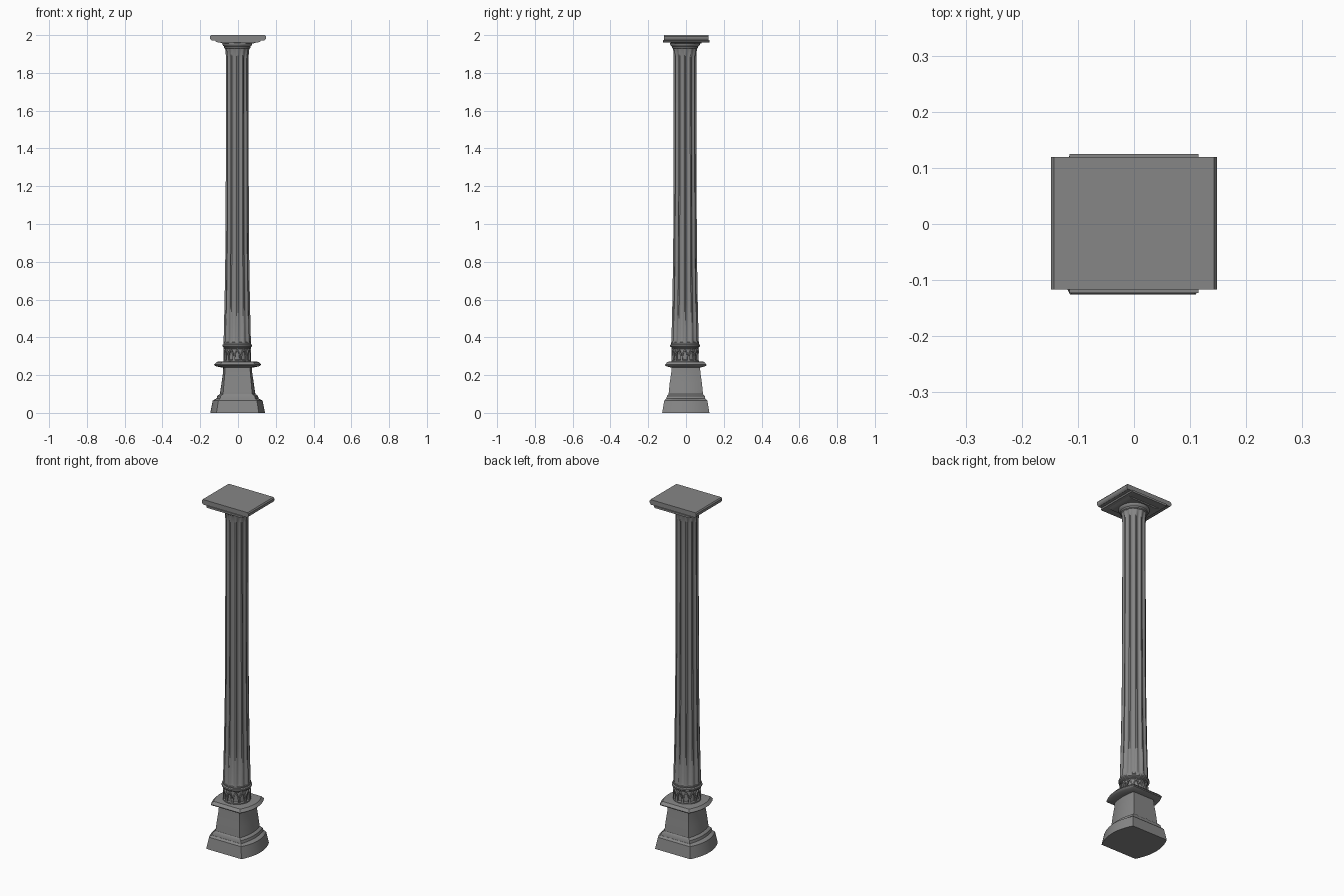
import bpy, bmesh, math
from math import sin, cos, pi

cube = bpy.data.objects.get("Cube")
if cube:
    bpy.data.objects.remove(cube, do_unlink=True)

iron = bpy.data.materials.new("grey iron")
iron.use_nodes = True
grey = (0.24, 0.24, 0.24, 1)
iron.diffuse_color = grey
iron.node_tree.nodes["Principled BSDF"].inputs["Base Color"].default_value = grey

AXIS = (-0.004, -0.005)      # centre line of the round parts


def finish(name, bm, smooth=True):
    bmesh.ops.recalc_face_normals(bm, faces=bm.faces[:])
    mesh = bpy.data.meshes.new(name)
    bm.to_mesh(mesh)
    bm.free()
    obj = bpy.data.objects.new(name, mesh)
    bpy.context.collection.objects.link(obj)
    mesh.materials.append(iron)
    if smooth:
        bpy.ops.object.select_all(action='DESELECT')
        obj.select_set(True)
        bpy.context.view_layer.objects.active = obj
        bpy.ops.object.shade_smooth_by_angle(angle=math.radians(32))
    return obj


def loft(name, rings):
    """Skin a stack of equal rings of points and cap both ends."""
    bm = bmesh.new()
    loops = [[bm.verts.new(p) for p in ring] for ring in rings]
    n = len(loops[0])
    for a, b in zip(loops, loops[1:]):
        for i in range(n):
            j = (i + 1) % n
            bm.faces.new((a[i], a[j], b[j], b[i]))
    bm.faces.new(loops[0][::-1])
    bm.faces.new(loops[-1])
    return finish(name, bm)


def bowed(half_y, corner_x, bow_x, z, steps=10):
    """Flat front and back, sides bowed outwards."""
    side = []
    for i in range(steps + 1):
        t = 2 * i / steps - 1
        side.append((corner_x + (bow_x - corner_x) * (1 - t * t), t * half_y))
    outline = side + [(-x, -y) for x, y in side]
    return [(x - 0.002, y - 0.001, z) for x, y in outline]


def round_ring(r, z, n=32):
    return [(AXIS[0] + r * cos(2 * pi * i / n), AXIS[1] + r * sin(2 * pi * i / n), z)
            for i in range(n)]


def fluted_ring(r, z, depth, flutes=12, steps=8):
    """Narrow raised fillets between hollow flutes."""
    pts = []
    for f in range(flutes):
        for s in range(steps):
            u = s / (steps - 1)
            a = 2 * pi * (f + 0.1 + 0.8 * u) / flutes
            rr = r - depth * sin(pi * u)
            pts.append((AXIS[0] + rr * cos(a), AXIS[1] + rr * sin(a), z))
    return pts


# Foot and pedestal
loft("plinth", [bowed(*p) for p in (
    (0.125, 0.112, 0.145, 0), (0.114, 0.102, 0.132, 0.065),
    (0.104, 0.094, 0.114, 0.075))])
loft("pedestal", [bowed(*p) for p in (
    (0.103, 0.093, 0.112, 0.074), (0.1, 0.09, 0.108, 0.09),
    (0.091, 0.077, 0.094, 0.1), (0.085, 0.072, 0.085, 0.16),
    (0.077, 0.067, 0.077, 0.215), (0.075, 0.066, 0.076, 0.245))])
loft("pedestal_cap", [bowed(*p) for p in (
    (0.078, 0.07, 0.082, 0.24), (0.1, 0.085, 0.112, 0.246),
    (0.108, 0.09, 0.12, 0.25), (0.11, 0.092, 0.125, 0.255),
    (0.097, 0.084, 0.111, 0.27), (0.085, 0.075, 0.098, 0.272))])

# Collar with a ring of arches
loft("collar", [round_ring(*p) for p in (
    (0.073, 0.268), (0.073, 0.278), (0.064, 0.282), (0.064, 0.338), (0.072, 0.342),
    (0.072, 0.347), (0.079, 0.352), (0.079, 0.36), (0.073, 0.364),
    (0.074, 0.372), (0.068, 0.376))])


def arch_ring(name, count, r_in, r_out):
    """Pointed arch bands standing proud of the collar."""
    bm = bmesh.new()
    half = pi / count
    outline = ((-0.98, 0.275), (-0.98, 0.3), (-0.8, 0.316), (-0.45, 0.33), (0, 0.34),
               (0.45, 0.33), (0.8, 0.316), (0.98, 0.3), (0.98, 0.275))
    for k in range(count):
        centre = 2 * pi * k / count - pi / 2
        sections = []
        for u, z in outline:
            inner_z = z - 0.009 * (z > 0.28)
            sec = []
            for r, scale, h in ((r_in, 1, z), (r_out, 1, z),
                                (r_out, 0.68, inner_z), (r_in, 0.68, inner_z)):
                a = centre + half * u * scale
                sec.append(bm.verts.new((AXIS[0] + r * cos(a), AXIS[1] + r * sin(a), h)))
            sections.append(sec)
        for a, b in zip(sections, sections[1:]):
            for i in range(4):
                j = (i + 1) % 4
                bm.faces.new((a[i], a[j], b[j], b[i]))
        bm.faces.new(sections[0])
        bm.faces.new(sections[-1][::-1])
    return finish(name, bm, False)


arch_ring("collar_arches", 12, 0.062, 0.073)

# Tapering fluted shaft
loft("shaft", [fluted_ring(*p) for p in (
    (0.073, 0.37, 0.002), (0.072, 0.39, 0.008), (0.067, 0.6, 0.008),
    (0.063, 0.85, 0.008), (0.061, 1.2, 0.008), (0.06, 1.6, 0.008),
    (0.06, 1.88, 0.008), (0.062, 1.915, 0.004), (0.066, 1.935, 0.001))])

# Round capital
loft("capital_ring", [round_ring(*p) for p in (
    (0.064, 1.928), (0.069, 1.932), (0.07, 1.94), (0.076, 1.945),
    (0.079, 1.951), (0.079, 1.957), (0.073, 1.962), (0.073, 1.97))])


def extrude_y(name, half_profile, half_depth, y=0.001):
    """Mirror a half profile in x and run it from front to back."""
    outline = half_profile + [(-x, z) for x, z in half_profile[::-1]]
    return loft(name, [[(x, y + s * half_depth, z) for x, z in outline] for s in (-1, 1)])


# Top slab with scrolled ends, and a slim bed moulding below it
extrude_y("top_slab", [
    (0.1, 1.962), (0.116, 1.964), (0.12, 1.971), (0.138, 1.971),
    (0.144, 1.975), (0.148, 1.982), (0.148, 1.993), (0.143, 2.0)], 0.118)
extrude_y("bed_moulding", [
    (0.072, 1.955), (0.085, 1.957), (0.1, 1.962), (0.1, 1.966)], 0.08)
extrude_y("slab_lip", [(0.108, 1.962), (0.115, 1.965), (0.115, 1.973)], 0.124)
